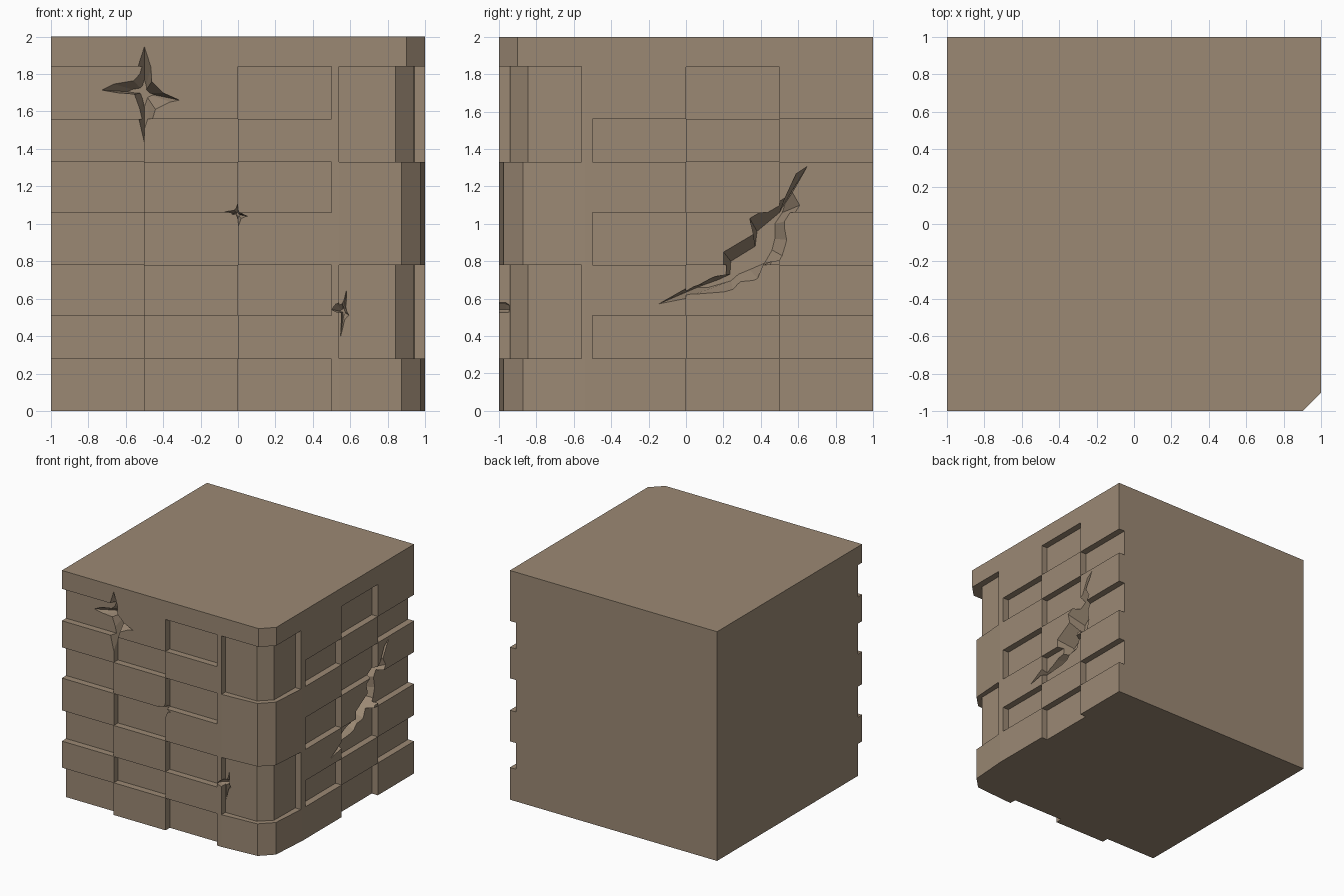
import bpy, bmesh

if "Cube" in bpy.data.objects:
    bpy.data.objects.remove(bpy.data.objects["Cube"])

ROWS = [0, .28, .51, .78, 1.06, 1.33, 1.56, 1.84]
DEPTH = .058
GAP = .0008


def make_object(name, bm, helper=False):
    bmesh.ops.recalc_face_normals(bm, faces=bm.faces[:])
    me = bpy.data.meshes.new(name)
    bm.to_mesh(me)
    bm.free()
    ob = bpy.data.objects.new(name, me)
    bpy.context.collection.objects.link(ob)
    ob.hide_render = helper
    return ob


def loft(bm, rings):
    """Skin a list of equal-length rings and cap both ends."""
    vs = [[bm.verts.new(p) for p in r] for r in rings]
    n = len(vs[0])
    for a, b in zip(vs, vs[1:]):
        for i in range(n):
            j = (i + 1) % n
            bm.faces.new((a[i], a[j], b[j], b[i]))
    bm.faces.new(vs[0])
    bm.faces.new(vs[-1])


def prism(bm, plan, z0, z1):
    loft(bm, [[(x, y, z) for x, y in plan] for z in (z0, z1)])


def rect(x0, x1, y0, y1):
    return [(x0, y0), (x1, y0), (x1, y1), (x0, y1)]


def cut(target, cutter):
    m = target.modifiers.new(cutter.name, 'BOOLEAN')
    m.operation = 'DIFFERENCE'
    m.solver = 'EXACT'
    m.object = cutter


# wall block with one chamfered corner
bm = bmesh.new()
prism(bm, [(-1, -1), (.9, -1), (1, -.9), (1, 1), (-1, 1)], 0, 2)
wall = make_object("brick_wall_block", bm)
mat = bpy.data.materials.new("tan_stone")
mat.diffuse_color = (.33, .25, .175, 1)
mat.use_nodes = True
mat.node_tree.nodes["Principled BSDF"].inputs["Base Color"].default_value = mat.diffuse_color
wall.data.materials.append(mat)

# corner stones: raised profile over full height, then two deeper ones
bm = bmesh.new()
prism(bm, [(.54, -1), (.872, -.976), (.976, -.872), (1, -.54),
           (1.2, -.54), (1.2, -1.2), (.54, -1.2)], -.1, 1.84)
cut(wall, make_object("corner_cutter", bm, True))
bm = bmesh.new()
for z0, z1 in ((.28, .78), (1.33, 1.84)):
    prism(bm, [(.54, -.945), (.84, -.94), (.94, -.845), (.945, -.56),
               (1.2, -.56), (1.2, -1.2), (.54, -1.2)], z0, z1)
cut(wall, make_object("corner_recess_cutter", bm, True))

# checkerboard of recessed bricks on the front and right faces
bm = bmesh.new()
for i in range(7):
    z0 = ROWS[i] + GAP if i else -.1
    z1 = ROWS[i + 1] - GAP
    even = i % 2 == 0
    for a, b in ([(-1.1, -.5), (0, .5)] if even else [(-.5, 0)]):
        prism(bm, rect(a + GAP, b - GAP, -1.2, -1 + DEPTH), z0, z1)
    for a, b in ([(0, .5)] if even else [(-.5, 0), (.5, 1.1)]):
        prism(bm, rect(1 - DEPTH, 1.2, a + GAP, b - GAP), z0, z1)
cut(wall, make_object("brick_recess_cutter", bm, True))

# star-shaped chips on the front, tapering inwards
STAR = [(-.32, .02), (-.23, .065), (-.08, .09), (-.035, .14), (0, .25),
        (.035, .14), (.04, .06), (.1, .0), (.19, -.04), (.14, -.05),
        (.10, -.07), (.06, -.09), (.035, -.17), (0, -.27), (-.035, -.12),
        (-.075, -.01), (-.2, .0)]


def star_chip(name, cx, cz, sx, sz, shear, surface, depth):
    pts = [(sx * u + shear * v, sz * v) for u, v in STAR]
    bm = bmesh.new()
    loft(bm, [[(cx + k * u, y, cz + k * v) for u, v in pts]
              for k, y in ((1, -1.1), (1, surface - .003), (.28, surface + depth))])
    cut(wall, make_object(name, bm, True))


star_chip("large_chip_cutter", -.5, 1.7, 1, 1, 0, -1, .15)
star_chip("small_chip_cutter", 0, 1.05, .28, .25, 0, -1, .075)
star_chip("corner_chip_cutter", .565, .53, .21, .62, .08, -.96, .06)

# long jagged crack on the right: outer outline and matching inner floor (y, z)
OUTER = [(-.15, .57), (0, .655), (.1, .71), (.2, .725), (.2, .85), (.36, .945),
         (.34, 1.03), (.53, 1.14), (.59, 1.27), (.65, 1.31), (.57, 1.17),
         (.61, 1.10), (.56, 1.02), (.58, .91), (.55, .81), (.46, .80),
         (.41, .675), (.30, .665), (.26, .62), (.0, .60)]
INNER = [(.06, .66), (.10, .675), (.17, .70), (.235, .73), (.24, .80), (.37, .88),
         (.38, .96), (.5, 1.06), (.545, 1.14), (.57, 1.18), (.53, 1.11),
         (.515, 1.06), (.475, 1.0), (.475, .92), (.46, .86), (.42, .79),
         (.34, .755), (.28, .73), (.24, .695), (.12, .66)]
bm = bmesh.new()
loft(bm, [[(x, y, z) for y, z in ring]
          for x, ring in ((1.1, OUTER), (1.003, OUTER), (.85, INNER))])
cut(wall, make_object("long_crack_cutter", bm, True))
